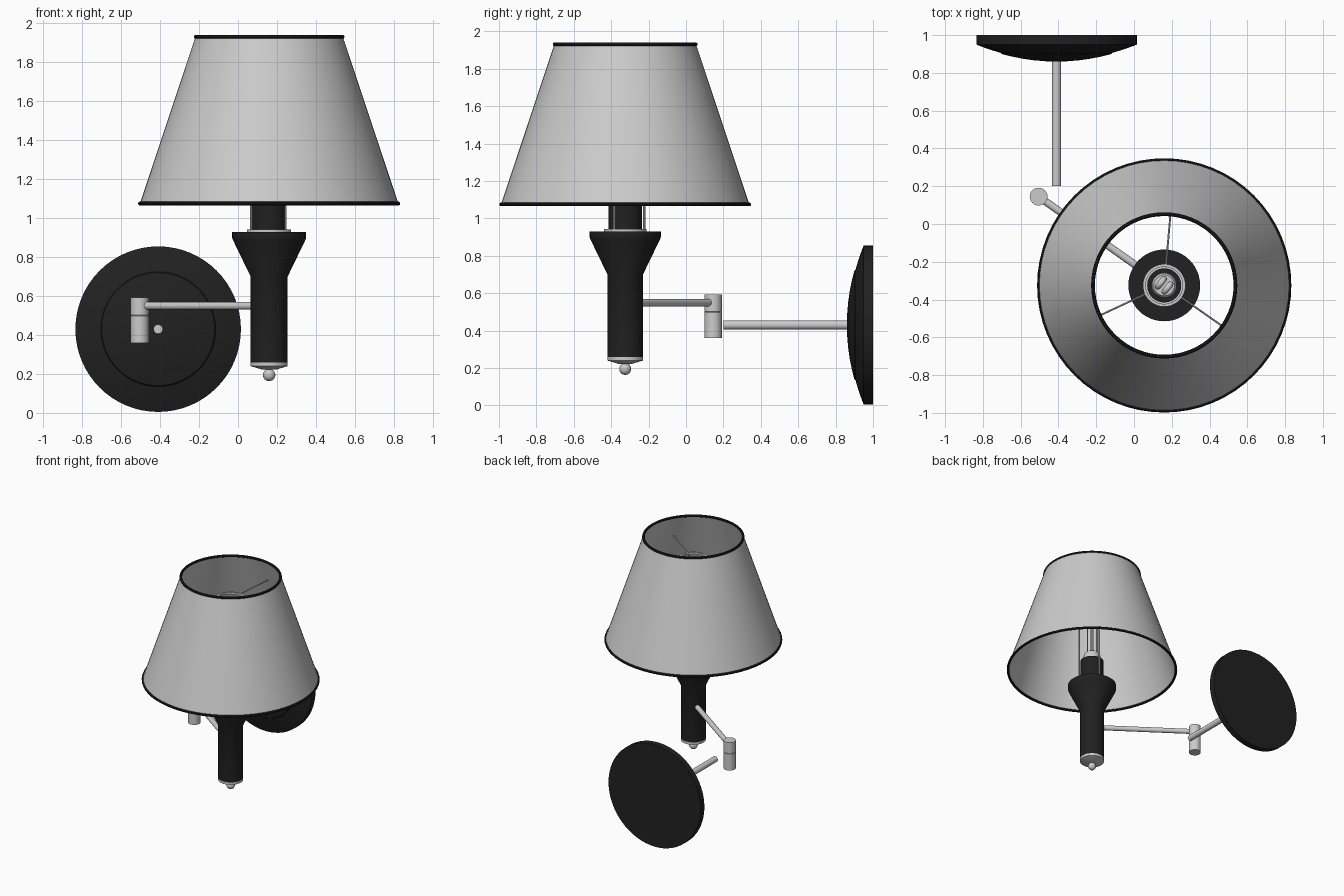
import bpy, bmesh, math
from mathutils import Vector, Matrix

if "Cube" in bpy.data.objects:
    bpy.data.objects.remove(bpy.data.objects["Cube"])

black = bpy.data.materials.new("black")
black.diffuse_color = (0.015, 0.015, 0.015, 1)
black.use_nodes = True
black.node_tree.nodes["Principled BSDF"].inputs["Base Color"].default_value = black.diffuse_color
LX, LY = 0.16, -0.325          # lamp axis
LAMP = Vector((LX, LY, 0))
PLATE = Vector((-0.41, 1.0, 0.43))
PIVOT = Vector((-0.505, 0.145, 0))


def finish(name, bm, mat=None):
    bmesh.ops.remove_doubles(bm, verts=bm.verts, dist=1e-5)
    bmesh.ops.recalc_face_normals(bm, faces=bm.faces)
    me = bpy.data.meshes.new(name)
    bm.to_mesh(me)
    bm.free()
    ob = bpy.data.objects.new(name, me)
    bpy.context.collection.objects.link(ob)
    if mat:
        me.materials.append(mat)
    bpy.ops.object.select_all(action='DESELECT')
    ob.select_set(True)
    bpy.context.view_layer.objects.active = ob
    bpy.ops.object.shade_smooth_by_angle(angle=math.radians(32))
    return ob


def lathe(name, profile, loc, mat=None, rot=Matrix(), seg=48, closed=False):
    """Spin (radius, height) points about the local z axis."""
    bm = bmesh.new()
    vs = [bm.verts.new((r, 0, z)) for r, z in profile]
    es = [bm.edges.new(p) for p in zip(vs, vs[1:])]
    if closed:
        es.append(bm.edges.new((vs[-1], vs[0])))
    bmesh.ops.spin(bm, geom=vs + es, cent=(0, 0, 0), axis=(0, 0, 1),
                   angle=2 * math.pi, steps=seg, use_duplicate=False)
    bmesh.ops.transform(bm, matrix=Matrix.Translation(loc) @ rot, verts=bm.verts)
    return finish(name, bm, mat)


def rod(name, a, b, r, mat=None, seg=20):
    a, b = Vector(a), Vector(b)
    rot = (b - a).to_track_quat('Z', 'Y').to_matrix().to_4x4()
    return lathe(name, [(0, 0), (r, 0), (r, (b - a).length), (0, (b - a).length)],
                 a, mat, rot, seg)


def circle(cr, cz, r, n=10):
    return [(cr + r * math.cos(2 * math.pi * i / n), cz + r * math.sin(2 * math.pi * i / n))
            for i in range(n)]


# Wall plate: shallow dome with a fine step, facing the front
dome = [(0.425, 0), (0.425, 0.05)]
dome += [(r, 0.05 + 0.085 * (1 - (r / 0.425) ** 2)) for r in (0.41, 0.38, 0.34, 0.295)]
dome += [(r, 0.055 + 0.085 * (1 - (r / 0.425) ** 2)) for r in (0.29, 0.24, 0.18, 0.12, 0.06, 0)]
lathe("wall_plate", [(0, 0)] + dome, PLATE, black, Matrix.Rotation(math.pi / 2, 4, 'X'), 64)

# Swing arm: wall rod, two-part pivot, lamp arm
rod("wall_rod", (-0.41, 0.88, 0.43), (-0.41, 0.2, 0.43), 0.024)
lathe("pivot", [(0, 0.36), (0.047, 0.36), (0.047, 0.497), (0.044, 0.5),
                (0.047, 0.503), (0.047, 0.593), (0, 0.593)], PIVOT, seg=32)
rod("lamp_arm", PIVOT + Vector((0.02, -0.014, 0.55)), (LX, LY, 0.55), 0.02)

# Lamp body, end cap, finial, collar
lathe("lamp_body", [(0, 0.26), (0.095, 0.26), (0.095, 0.7), (0.187, 0.89), (0.19, 0.9),
                    (0.19, 0.93), (0, 0.93)], LAMP, black)
lathe("end_cap", [(0, 0.26), (0.095, 0.26), (0.095, 0.24), (0.035, 0.222), (0, 0.222)], LAMP)
ball = [(0.032 * math.sin(t * math.pi / 12), 0.195 + 0.032 * math.cos(t * math.pi / 12))
        for t in range(13)]
lathe("finial", ball, LAMP, seg=24)
lathe("collar", [(0, 0.928), (0.113, 0.928), (0.113, 0.942), (0, 0.942)], LAMP)

# Socket and bulb
lathe("socket", [(0, 0.94), (0.09, 0.94), (0.09, 1.15), (0, 1.15)], LAMP, black)
lathe("bulb_base", [(0, 1.15), (0.066, 1.15), (0.066, 1.2), (0.055, 1.22), (0, 1.22)], LAMP)
along = Vector((math.cos(0.9), math.sin(0.9), 0))
across = Vector((-along.y, along.x, 0))
for i, side in enumerate((-1, 1)):
    cu = bpy.data.curves.new("bulb_tube", 'CURVE')
    cu.dimensions = '3D'
    cu.bevel_depth = 0.016
    cu.bevel_resolution = 3
    sp = cu.splines.new('POLY')
    arc = [(math.cos(k * math.pi / 8), math.sin(k * math.pi / 8)) for k in range(9)]
    path = [(1, -0.37 / 0.026)] + arc + [(-1, -0.37 / 0.026)]
    sp.points.add(len(path) - 1)
    for p, (u, h) in zip(sp.points, path):
        q = LAMP + across * side * 0.022 + along * u * 0.026 + Vector((0, 0, 1.58 + h * 0.026))
        p.co = (*q, 1)
    sp.use_smooth = True
    bpy.context.collection.objects.link(bpy.data.objects.new(f"bulb_tube_{i + 1}", cu))

# Shade carrier: ring, three uprights, three spokes
lathe("carrier_ring", [(0.098, 1.74), (0.113, 1.74), (0.113, 1.755), (0.098, 1.755)],
      LAMP, closed=True)
for i in range(3):
    a = math.radians(85 + 120 * i)
    d = Vector((math.cos(a), math.sin(a), 0))
    rod(f"carrier_upright_{i + 1}", LAMP + d * 0.102 + Vector((0, 0, 0.94)),
        LAMP + d * 0.102 + Vector((0, 0, 1.745)), 0.006, seg=8)
    rod(f"carrier_spoke_{i + 1}", LAMP + d * 0.105 + Vector((0, 0, 1.748)),
        LAMP + d * 0.435 + Vector((0, 0, 1.748)), 0.005, seg=8)

# Tapered shade with dark trim at both edges
lathe("shade", [(0.664, 1.075), (0.379, 1.93), (0.375, 1.93), (0.660, 1.075)],
      LAMP, seg=64, closed=True)
lathe("shade_trim_bottom", circle(0.663, 1.075, 0.01), LAMP, black, seg=64, closed=True)
lathe("shade_trim_top", circle(0.377, 1.931, 0.01), LAMP, black, seg=64, closed=True)
